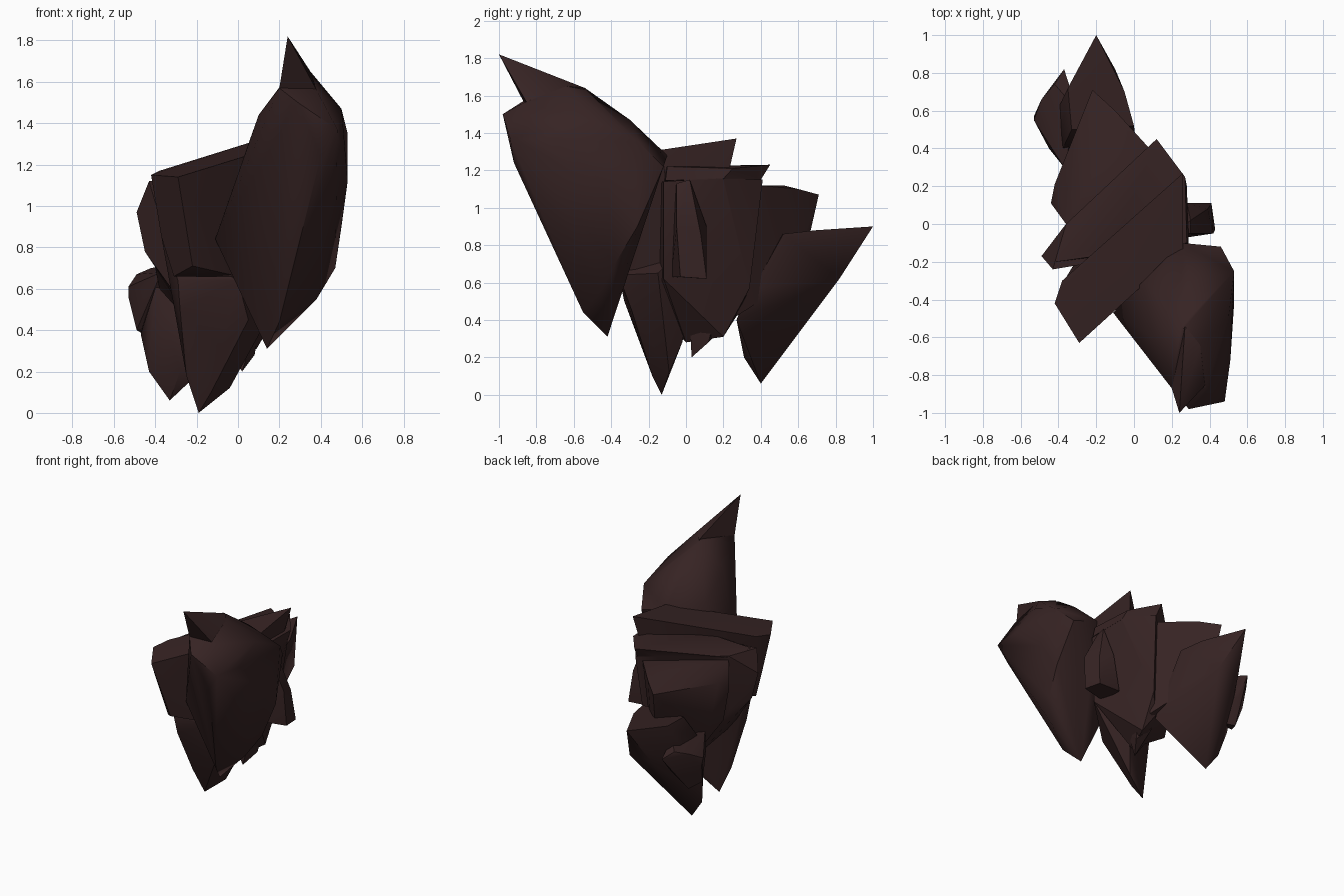
import bpy, bmesh, math

rock = bpy.data.materials.new("dark brown rock")
rock.diffuse_color = (0.037, 0.017, 0.017, 1)


def hull(name, points):
    """Convex skin around a few corner points."""
    bm = bmesh.new()
    for p in points:
        bm.verts.new(p)
    bmesh.ops.convex_hull(bm, input=bm.verts[:])
    loose = [v for v in bm.verts if not v.link_faces]
    bmesh.ops.delete(bm, geom=loose, context='VERTS')
    bmesh.ops.recalc_face_normals(bm, faces=bm.faces[:])
    mesh = bpy.data.meshes.new(name)
    bm.to_mesh(mesh)
    bm.free()
    mesh.materials.append(rock)
    obj = bpy.data.objects.new(name, mesh)
    bpy.context.collection.objects.link(obj)
    return obj


def shard(name, *lumps, angle=35):
    """One stone: convex lumps fused into a single skin, softly shaded."""
    obj = hull(name, lumps[0])
    bpy.ops.object.select_all(action='DESELECT')
    obj.select_set(True)
    bpy.context.view_layer.objects.active = obj
    for points in lumps[1:]:
        extra = hull(name + "_lump", points)
        mod = obj.modifiers.new("fuse", 'BOOLEAN')
        mod.operation = 'UNION'
        mod.solver = 'EXACT'
        mod.object = extra
        bpy.ops.object.modifier_apply(modifier=mod.name)
        bpy.data.objects.remove(extra)
    bpy.ops.object.shade_smooth_by_angle(angle=math.radians(angle))
    return obj


# Tall leaning stone at the front, with its pointed peak
shard("front_boulder", [
    (.29, -.98, 1.5), (.48, -.94, 1.37), (.2, -.87, 1.57), (.38, -.87, 1.56),
    (.25, -.54, 1.64), (.35, -.64, 1.65), (.3, -.3, 1.47), (.25, -.1, 1.28),
    (.1, -.6, 1.44), (.5, -.5, 1.47), (.51, -.72, 1.36), (.53, -.25, 1.35),
    (.46, -.12, 1.22), (.53, -.42, 1.12), (.5, -.26, .9), (.47, -.38, .7),
    (.38, -.46, .55), (.14, -.42, .31), (.2, -.55, .44), (.25, -.64, .68),
    (.28, -.74, .9), (.3, -.82, 1.12), (.4, -.92, 1.24), (.1, -.72, 1.25),
    (.01, -.56, 1.1), (-.11, -.47, .84), (0, -.38, .65), (.05, -.3, 1.3),
    (.3, -.36, .6)],
    # peak
    [(.24, -1, 1.82), (.2, -.87, 1.57), (.38, -.85, 1.56),
     (.35, -.64, 1.65), (.27, -.54, 1.64), (.3, -.6, 1.45)], angle=50)

# Diagonal slab: overhanging cap on a tapering base
shard("middle_slab", [
    (-.42, -.42, 1.15), (-.29, -.63, 1.14), (-.38, -.3, 1.17),
    (.26, .27, 1.37), (.26, -.13, 1.31), (.22, .22, 1.2),
    (-.37, -.38, .85), (-.31, -.4, .66), (-.22, -.5, .71),
    (0, -.35, .66), (.22, -.05, .7), (.18, .15, .85)],
    # base
    [(-.37, -.3, .85), (-.29, -.36, .64), (0, -.36, .64), (-.28, -.33, .5),
     (-.31, -.2, .55), (-.25, -.19, .18), (-.19, -.13, 0), (-.04, -.09, .12),
     (-.13, -.18, .1), (.02, -.02, .28), (-.08, -.26, .32), (.05, -.29, .45),
     (.15, .05, .66), (.25, -.15, .65), (.1, .1, .9)])

# Second diagonal slab behind it, with a rim on top
shard("second_slab", [
    (-.43, -.24, 1.12), (-.49, -.17, .97), (-.36, 0, 1.13), (-.45, -.15, .78),
    (.14, .41, 1.15), (.28, .2, 1.16), (.29, -.12, 1.14), (-.25, -.2, .5),
    (.1, .34, .57), (.27, -.12, .62), (.09, .2, .31), (.02, 0, .28),
    (-.2, .1, .4), (.03, .27, .42), (-.35, -.02, .7)],
    # rim
    [(-.41, -.2, 1.13), (-.36, 0, 1.12), (.12, .45, 1.23), (.27, .25, 1.21),
     (.28, -.1, 1.22), (.28, .2, 1.155), (.29, -.11, 1.145), (.13, .4, 1.15),
     (-.1, -.1, 1.2)])

# Third slab
shard("third_slab", [
    (-.36, 0, 1.1), (-.44, .11, .95), (-.42, .21, 1.02), (-.22, .71, 1.07),
    (-.1, .6, 1.1), (-.07, .52, 1.12), (.1, .38, 1.12), (-.2, .66, .85),
    (-.38, .3, .6), (-.1, .55, .6), (.08, .27, .42), (-.2, .2, .4),
    (-.4, .12, .7)])

# Curved plate on the right side
shard("side_block", [
    (.3, -.05, 1.13), (.3, .02, 1.15), (.39, .08, .85), (.41, .11, .62),
    (.43, -.03, .63), (.42, -.05, .9), (.28, .11, .9), (.22, .1, .63),
    (.22, -.08, .63), (.22, -.06, 1.12)])

# Leaning stone at the back
shard("back_boulder", [
    (-.2, 1, .9), (-.35, .72, .87), (-.05, .7, .88), (0, .52, .86),
    (-.33, .5, .85), (.02, .36, .57), (.03, .27, .4), (-.1, .82, .62),
    (-.28, .82, .62), (-.2, .6, .38), (-.33, .4, .06), (-.28, .31, .2),
    (-.43, .42, .2), (-.47, .47, .38), (-.25, .5, .24), (-.4, .35, .6)],
    angle=50)

# Chip on the back left
shard("back_chip", [
    (-.53, .55, .61), (-.53, .57, .56), (-.49, .66, .67), (-.42, .74, .7),
    (-.37, .82, .66), (-.37, .72, .54), (-.49, .5, .4), (-.45, .4, .6),
    (-.37, .3, .68), (-.3, .6, .72), (-.3, .5, .4), (-.44, .6, .37)])

# Small point underneath
shard("under_point", [
    (.02, .03, .2), (.08, .12, .28), (0, .2, .36), (-.1, .05, .38),
    (.08, .02, .4), (.1, .15, .4)])
